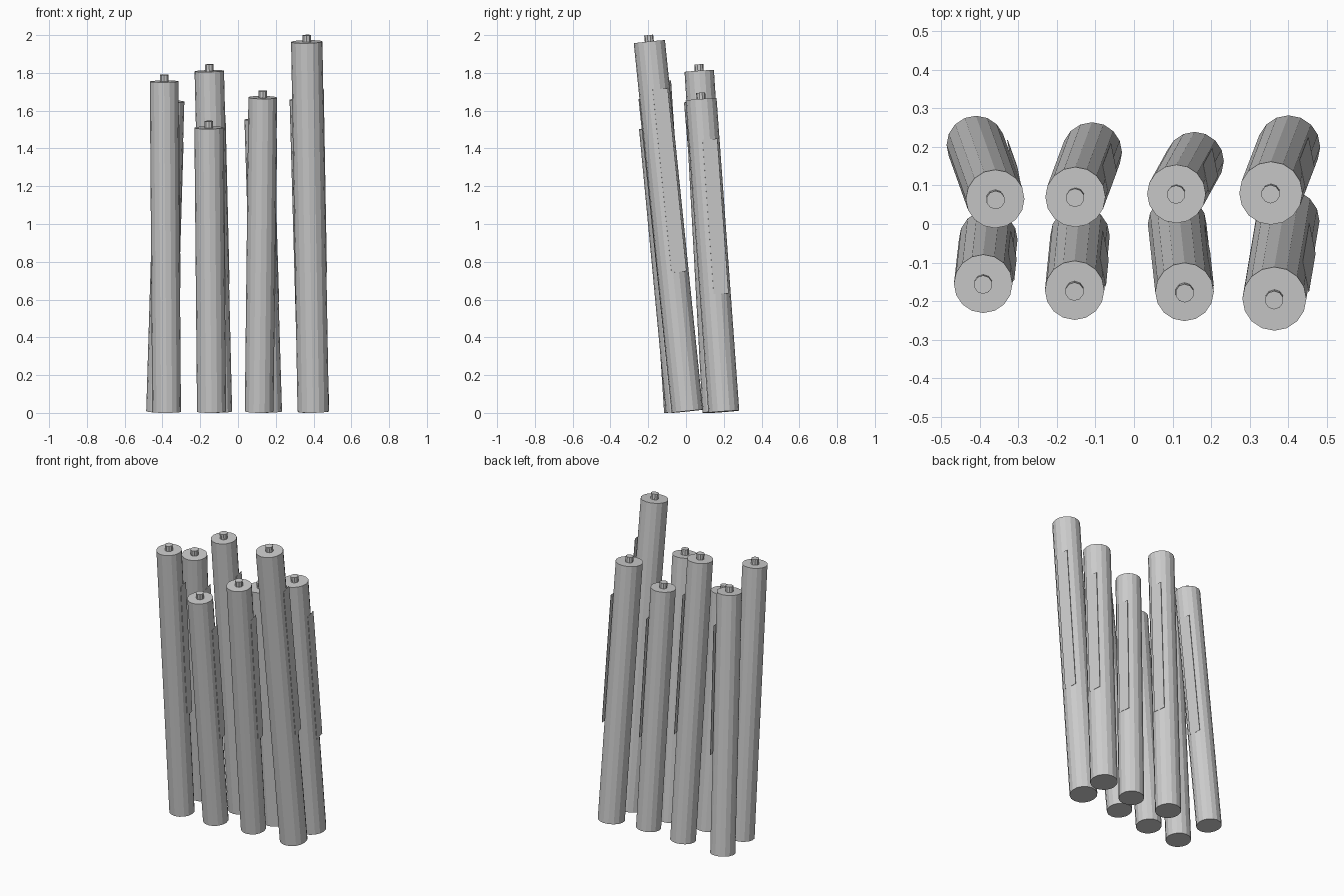
import bpy, bmesh, math
from mathutils import Vector, Matrix

cube = bpy.data.objects.get("Cube")
if cube:
    bpy.data.objects.remove(cube, do_unlink=True)

grey = bpy.data.materials.new("light_grey")
grey.use_nodes = True
grey.diffuse_color = (0.6, 0.6, 0.6, 1)
grey.node_tree.nodes["Principled BSDF"].inputs["Base Color"].default_value = (0.6, 0.6, 0.6, 1)


def add_object(name, bm, matrix):
    mesh = bpy.data.meshes.new(name)
    bmesh.ops.recalc_face_normals(bm, faces=bm.faces[:])
    bm.to_mesh(mesh)
    bm.free()
    mesh.materials.append(grey)
    obj = bpy.data.objects.new(name, mesh)
    obj.matrix_world = matrix
    bpy.context.collection.objects.link(obj)


def cylinder(name, matrix, radius, z0, z1, sides):
    bm = bmesh.new()
    bmesh.ops.create_cone(bm, cap_ends=True, segments=sides, radius1=radius, radius2=radius,
                          depth=z1 - z0, matrix=Matrix.Translation((0, 0, (z0 + z1) / 2)))
    add_object(name, bm, matrix)


def side_strip(name, matrix, r, length):
    # thin flat strip lying on one facet and running out past its back edge
    bm = bmesh.new()
    a, b = Vector((r * 1.02, -r * 0.1, 0)), Vector((r * 0.83, r * 0.86, 0))
    out = Vector((b.y - a.y, a.x - b.x, 0)).normalized() * 0.002
    low, high = Vector((0, 0, length * 0.375)), Vector((0, 0, length * 0.87))
    quad = [bm.verts.new(p + out * 0.5) for p in (a + low, b + low, b + high, a + high)]
    face = bm.faces.new(quad)
    ext = bmesh.ops.extrude_face_region(bm, geom=[face], use_keep_orig=True)
    moved = [g for g in ext["geom"] if isinstance(g, bmesh.types.BMVert)]
    bmesh.ops.translate(bm, verts=moved, vec=-out)
    add_object(name, bm, matrix)


# name, base x y, top x y, top height, radius
sticks = [
    ("back_outer_right", -0.41, 0.205, -0.36, 0.065, 1.65, 0.076),
    ("back_inner_right", -0.109, 0.186, -0.152, 0.07, 1.81, 0.078),
    ("back_inner_left", 0.157, 0.163, 0.11, 0.078, 1.555, 0.076),
    ("back_outer_left", 0.401, 0.20, 0.355, 0.08, 1.66, 0.082),
    ("front_outer_right", -0.378, -0.04, -0.391, -0.155, 1.755, 0.076),
    ("front_inner_right", -0.14, -0.03, -0.154, -0.172, 1.51, 0.077),
    ("front_inner_left", 0.112, 0.0, 0.131, -0.176, 1.67, 0.076),
    ("front_outer_left", 0.398, 0.007, 0.364, -0.194, 1.965, 0.083),
]

for name, bx, by, tx, ty, height, r in sticks:
    lean = Vector((tx - bx, ty - by, height))
    base = Vector((bx, by, r * math.hypot(lean.x, lean.y) / lean.length))
    axis = Vector((tx, ty, height)) - base
    turn = Vector((0, 0, 1)).rotation_difference(axis).to_matrix().to_4x4()
    matrix = Matrix.Translation(base) @ turn
    length = axis.length
    cylinder(name + "_stick", matrix, r, 0, length, 16)
    cylinder(name + "_tip", matrix, 0.024, length, length + 0.035, 10)
    side_strip(name + "_strip", matrix, r, length)
